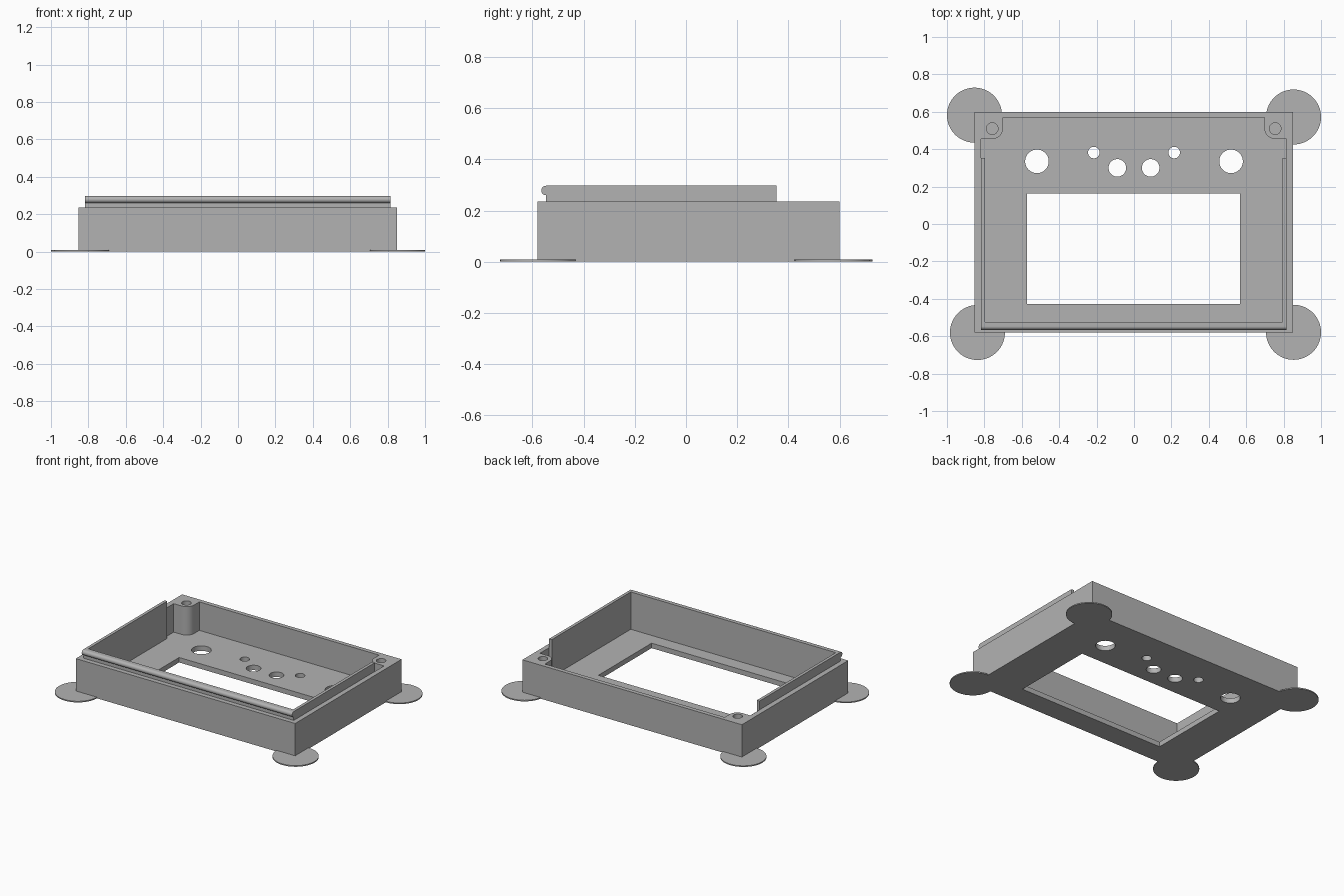
import bpy, bmesh, math

if "Cube" in bpy.data.objects:
    bpy.data.objects.remove(bpy.data.objects["Cube"])

BASE_H, FLOOR_H, LIP_H = 0.235, 0.035, 0.297

grey = bpy.data.materials.new("plain grey")
grey.diffuse_color = (0.45, 0.45, 0.45, 1)
grey.use_nodes = True
grey.node_tree.nodes["Principled BSDF"].inputs["Base Color"].default_value = grey.diffuse_color


def prism(name, outline, z0, z1):
    """Extrude a closed xy outline from z0 to z1."""
    bm = bmesh.new()
    face = bm.faces.new([bm.verts.new((x, y, z0)) for x, y in outline])
    geom = bmesh.ops.extrude_face_region(bm, geom=[face])["geom"]
    verts = [g for g in geom if isinstance(g, bmesh.types.BMVert)]
    bmesh.ops.translate(bm, verts=verts, vec=(0, 0, z1 - z0))
    bmesh.ops.recalc_face_normals(bm, faces=bm.faces)
    mesh = bpy.data.meshes.new(name)
    bm.to_mesh(mesh)
    bm.free()
    mesh.materials.append(grey)
    obj = bpy.data.objects.new(name, mesh)
    bpy.context.collection.objects.link(obj)
    return obj


def arc(cx, cy, r, a0, a1, n):
    angles = [math.radians(a0 + (a1 - a0) * i / n) for i in range(n + 1)]
    return [(cx + r * math.cos(a), cy + r * math.sin(a)) for a in angles]


def disc(name, x, y, r, z0, z1, n=48):
    return prism(name, arc(x, y, r, 0, 360, n)[:-1], z0, z1)


def rect(x0, x1, y0, y1):
    return [(x0, y0), (x1, y0), (x1, y1), (x0, y1)]


def combine(target, tool, operation):
    """Apply a boolean and discard the tool."""
    bpy.context.view_layer.objects.active = target
    mod = target.modifiers.new("bool", "BOOLEAN")
    mod.operation, mod.solver, mod.object = operation, "EXACT", tool
    bpy.ops.object.modifier_apply(modifier=mod.name)
    bpy.data.objects.remove(tool)


def smooth(obj):
    bpy.ops.object.select_all(action="DESELECT")
    obj.select_set(True)
    bpy.context.view_layer.objects.active = obj
    bpy.ops.object.shade_smooth_by_angle(angle=math.radians(30))


# Case block
case = prism("case", rect(-0.854, 0.85, -0.58, 0.60), 0, BASE_H)

# Cavity, leaving rounded screw posts in the back corners and a thicker wall under the lip
cavity = [(-0.797, -0.523), (0.795, -0.523), (0.795, 0.353), (0.816, 0.353), (0.816, 0.455)]
cavity += arc(0.755, 0.513, 0.058, 270, 180, 10)
cavity += [(0.697, 0.57), (-0.70, 0.57)]
cavity += arc(-0.758, 0.513, 0.058, 0, -90, 10)
cavity += [(-0.818, 0.455), (-0.818, 0.353), (-0.797, 0.353)]
combine(case, prism("cavity_cutter", cavity, FLOOR_H, 0.5), "DIFFERENCE")

# Display window
combine(case, prism("window_cutter", rect(-0.571, 0.567, -0.428, 0.162), -0.1, 0.1), "DIFFERENCE")

# Round holes through the floor
for x, y, r in [(0.519, 0.335, 0.063), (0.215, 0.382, 0.031), (0.089, 0.30, 0.047)]:
    for side in (-1, 1):
        combine(case, disc("hole_cutter", side * x, y, r, -0.1, 0.1), "DIFFERENCE")

# Blind screw holes in the posts
for x in (-0.758, 0.755):
    combine(case, disc("screw_cutter", x, 0.51, 0.031, 0.06, 0.5, 32), "DIFFERENCE")

# Raised lip around the front and both sides
lip_outline = [(-0.818, 0.353), (-0.818, -0.547), (0.816, -0.547), (0.816, 0.353),
               (0.795, 0.353), (0.795, -0.523), (-0.797, -0.523), (-0.797, 0.353)]
lip = prism("lip", lip_outline, BASE_H, LIP_H)

# Rounded snap bead along the front of the lip
bead = disc("bead", 0, 0, 0.0185, -0.817, 0.817, 32)
for v in bead.data.vertices:
    x, y, z = v.co
    v.co = (z - 0.001, x - 0.547, y + 0.2785)
bead.data.update()
combine(lip, bead, "UNION")
combine(case, lip, "UNION")
smooth(case)

# Thin round pads under the corners
pads = {"back_left": (-0.853, 0.582), "back_right": (0.853, 0.572),
        "front_left": (-0.837, -0.58), "front_right": (0.853, -0.579)}
for corner, (x, y) in pads.items():
    smooth(disc(corner + "_pad", x, y, 0.147, 0, 0.008, 64))
